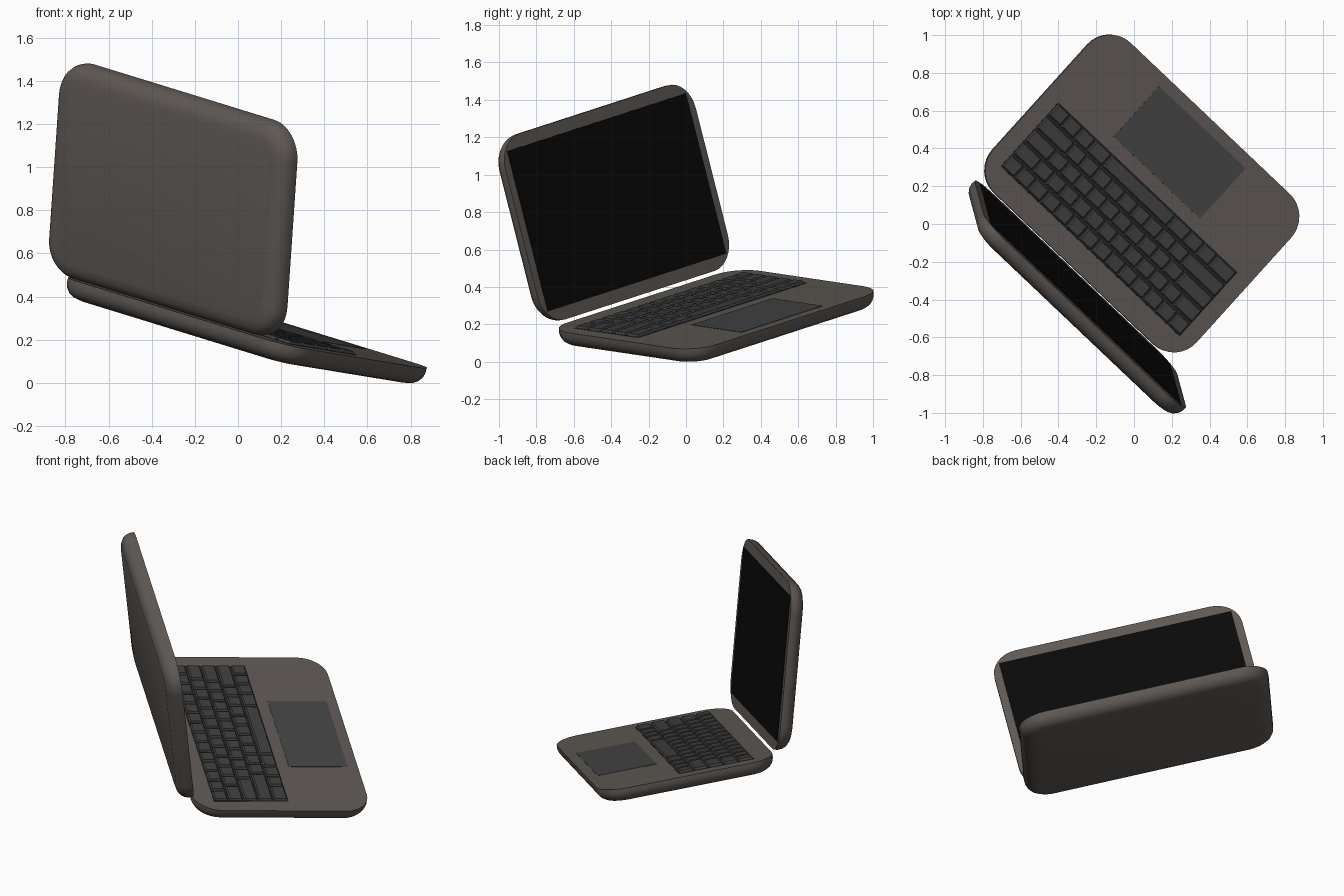
import bpy, bmesh, math
from mathutils import Matrix, Vector

if "Cube" in bpy.data.objects:
    bpy.data.objects.remove(bpy.data.objects["Cube"])


def material(name, rgb):
    m = bpy.data.materials.new(name)
    m.diffuse_color = (*rgb, 1)
    m.use_nodes = True
    m.node_tree.nodes["Principled BSDF"].inputs["Base Color"].default_value = m.diffuse_color
    return m


BODY = material("warm_grey", (0.115, 0.10, 0.09))
KEYS = material("key_grey", (0.05, 0.05, 0.05))
TRAY = material("tray_dark", (0.025, 0.025, 0.025))
PAD = material("pad_grey", (0.06, 0.06, 0.06))
GLASS = material("screen_black", (0.003, 0.003, 0.003))


def frame(x, y, z, origin):
    m = Matrix((x, y, z)).transposed().to_4x4()
    m.translation = origin
    return m


# Tilted frame of the open computer: u along hinge, v to the front, n up
u = Vector((0.708, -0.672, -0.218)).normalized()
n = u.cross(Vector((0.669, 0.735, -0.110))).normalized()
v = n.cross(u)
base_m = frame(u, v, n, u * -0.147 + v * 0.10 + n * 0.275)

# Lid frame leans back past upright
lean = math.radians(14)
w = n * math.cos(lean) - v * math.sin(lean)
m_in = v * math.cos(lean) + n * math.sin(lean)
lid_m = frame(-u, w, m_in, u * -0.147 + v * -0.573 + n * 0.79)


def finish(name, bm, matrix, mat, smooth=False):
    bmesh.ops.recalc_face_normals(bm, faces=bm.faces)
    me = bpy.data.meshes.new(name)
    bm.to_mesh(me)
    bm.free()
    me.materials.append(mat)
    if smooth:
        me.shade_smooth()
        me.set_sharp_from_angle(angle=math.radians(40))
    ob = bpy.data.objects.new(name, me)
    bpy.context.collection.objects.link(ob)
    ob.matrix_world = matrix
    return ob


def shell(name, width, depth, radius, matrix):
    """Rounded slab: flat sharp-edged inner face, softly rounded outer face."""
    profile = [(0, 0), (0, -0.025), (0.007, -0.048), (0.022, -0.068),
               (0.045, -0.082), (0.08, -0.09)]
    bm = bmesh.new()
    rings = []
    for inset, z in profile:
        ring = []
        for i, (sx, sy) in enumerate([(1, 1), (-1, 1), (-1, -1), (1, -1)]):
            for k in range(9):
                a = math.radians(90 * i + 90 * k / 8)
                r = radius - inset
                ring.append(bm.verts.new((sx * (width / 2 - radius) + r * math.cos(a),
                                          sy * (depth / 2 - radius) + r * math.sin(a), z)))
        rings.append(ring)
    for a, b in zip(rings, rings[1:]):
        for i in range(len(a)):
            j = (i + 1) % len(a)
            bm.faces.new((a[i], a[j], b[j], b[i]))
    bm.faces.new(rings[0])
    bm.faces.new(rings[-1])
    return finish(name, bm, matrix, BODY, True)


def add_block(bm, x0, x1, y0, y1, z0, z1, taper=0.0):
    lo = [bm.verts.new((x, y, z0)) for x, y in ((x0, y0), (x1, y0), (x1, y1), (x0, y1))]
    t = taper
    hi = [bm.verts.new((x, y, z1)) for x, y in
          ((x0 + t, y0 + t), (x1 - t, y0 + t), (x1 - t, y1 - t), (x0 + t, y1 - t))]
    bm.faces.new(lo)
    bm.faces.new(hi)
    for i in range(4):
        j = (i + 1) % 4
        bm.faces.new((lo[i], lo[j], hi[j], hi[i]))


def plate(name, x0, x1, y0, y1, z1, matrix, mat):
    bm = bmesh.new()
    add_block(bm, x0, x1, y0, y1, -0.004, z1)
    return finish(name, bm, matrix, mat)


parts = [
    shell("base", 1.52, 1.08, 0.165, base_m),
    shell("lid", 1.515, 1.025, 0.165, lid_m),
    plate("screen", -0.71, 0.71, -0.443, 0.443, 0.003, lid_m, GLASS),
    plate("trackpad", -0.323, 0.323, 0.115, 0.477, 0.002, base_m, PAD),
    plate("keyboard_tray", -0.67, 0.67, -0.415, 0.045, 0.002, base_m, TRAY),
]

# Keys: five staggered rows, widths in key units (14 per row)
rows = [
    [1] * 14,
    [1.5] + [1] * 11 + [1.5],
    [1.75] + [1] * 10 + [2.25],
    [2.25] + [1] * 9 + [2.75],
    [1, 1, 1, 1.25, 5, 1.25, 1, 1, 1.5],
]
pitch_y, gap = 0.46 / len(rows), 0.004
bm = bmesh.new()
for r, row in enumerate(rows):
    x, y = -0.67, -0.415 + r * pitch_y
    unit = 1.34 / sum(row)
    for k in row:
        add_block(bm, x + gap, x + k * unit - gap, y + gap, y + pitch_y - gap,
                  0.0, 0.014, 0.008)
        x += k * unit
parts.append(finish("keys", bm, base_m, KEYS))

# Centre on the origin and stand on the ground
pts = [o.matrix_world @ p.co for o in parts for p in o.data.vertices]
lo = [min(p[i] for p in pts) for i in range(3)]
hi = [max(p[i] for p in pts) for i in range(3)]
shift = Vector((-(lo[0] + hi[0]) / 2, -(lo[1] + hi[1]) / 2, -lo[2]))
for o in parts:
    o.matrix_world = Matrix.Translation(shift) @ o.matrix_world
